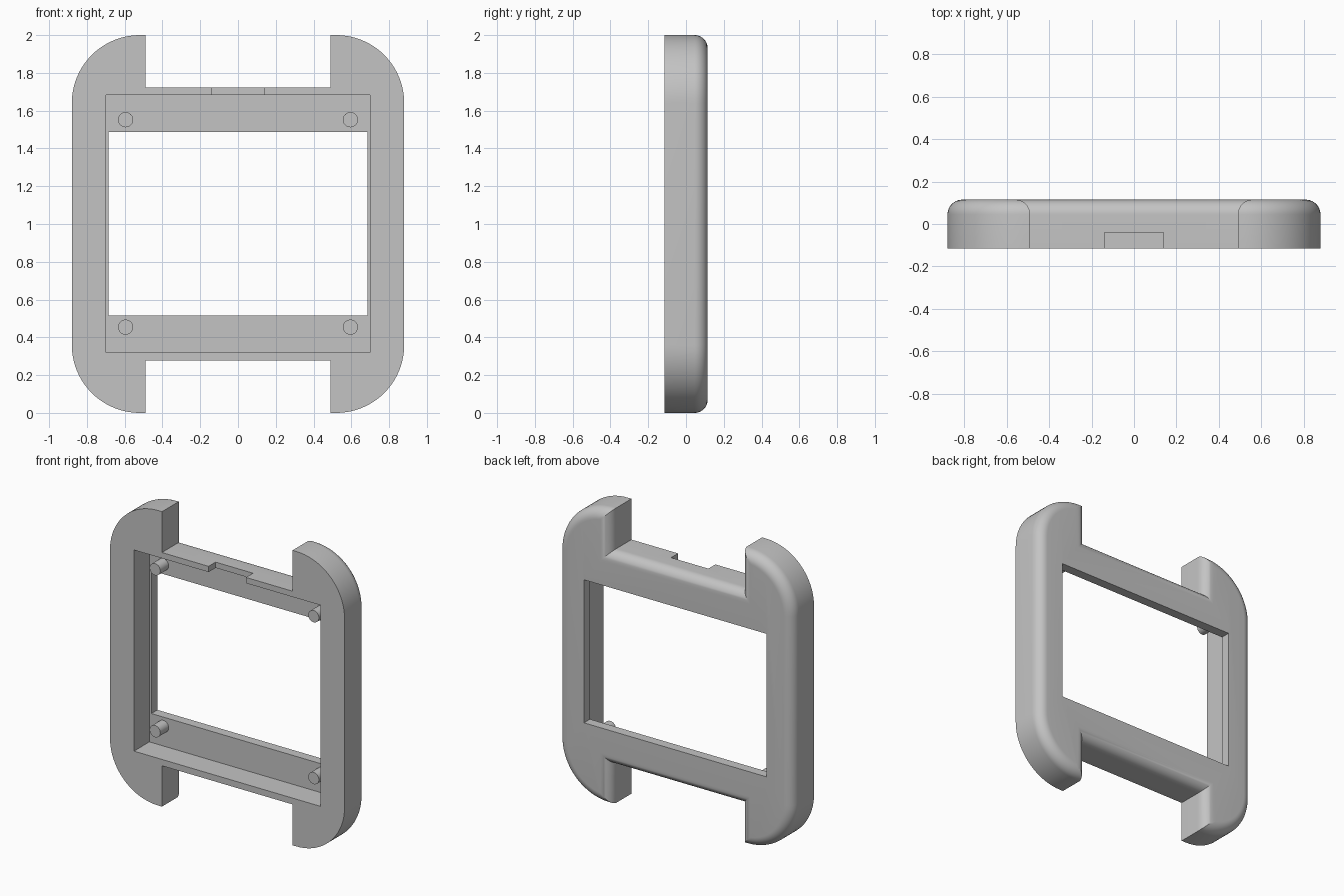
import bpy, bmesh, math

if "Cube" in bpy.data.objects:
    bpy.data.objects.remove(bpy.data.objects["Cube"], do_unlink=True)

# Main dimensions
HALF_W, HALF_H, HALF_D = 0.88, 1.0, 0.115
CORNER, FILLET = 0.36, 0.07
NOTCH_X, NOTCH_Z = 0.49, 0.723
FLOOR_Y, STEP_Y = 0.05, -0.04

grey = bpy.data.materials.new("plain grey")
grey.use_nodes = True
colour = (0.55, 0.55, 0.55, 1)
grey.diffuse_color = colour
grey.node_tree.nodes["Principled BSDF"].inputs["Base Color"].default_value = colour


def finish(name, bm):
    bmesh.ops.recalc_face_normals(bm, faces=bm.faces)
    mesh = bpy.data.meshes.new(name)
    bm.to_mesh(mesh)
    bm.free()
    mesh.materials.append(grey)
    obj = bpy.data.objects.new(name, mesh)
    bpy.context.collection.objects.link(obj)
    return obj


def activate(obj):
    bpy.ops.object.select_all(action='DESELECT')
    obj.select_set(True)
    bpy.context.view_layer.objects.active = obj


def outline(d, steps=20):
    """Frame outline shrunk inwards by d, with the four lug corners rounded."""
    r, cx, cz = CORNER - d, HALF_W - CORNER, HALF_H - CORNER
    nx = NOTCH_X + d
    start = math.acos(max(0, nx - cx) / r)
    quarter = [(nx, NOTCH_Z - d), (nx, cz + r * math.sin(start))]
    for i in range(steps + 1):
        a = start * (1 - i / steps)
        quarter.append((cx + r * math.cos(a), cz + r * math.sin(a)))
    right = quarter + [(x, -z) for x, z in reversed(quarter)]
    return right + [(-x, -z) for x, z in right]


# Frame body: outline swept front to back with a rounded back edge
bm = bmesh.new()
levels = [(0, -HALF_D)]
for i in range(11):
    a = math.pi / 2 * i / 10
    levels.append((FILLET * (1 - math.cos(a)),
                   HALF_D - FILLET + FILLET * math.sin(a)))
rings = [[bm.verts.new((x, y, z + HALF_H)) for x, z in outline(d)]
         for d, y in levels]
for lower, upper in zip(rings, rings[1:]):
    for i in range(len(lower)):
        j = (i + 1) % len(lower)
        bm.faces.new((lower[i], lower[j], upper[j], upper[i]))
bm.faces.new(rings[0])
bm.faces.new(rings[-1])
bmesh.ops.remove_doubles(bm, verts=bm.verts, dist=0.0001)
frame = finish("frame", bm)


def cut_box(name, x, y0, y1, z0, z1):
    """Remove a box from the frame."""
    box = bmesh.new()
    bmesh.ops.create_cube(box, size=1)
    bmesh.ops.scale(box, vec=(2 * x, y1 - y0, z1 - z0), verts=box.verts)
    bmesh.ops.translate(box, vec=(0, (y0 + y1) / 2, (z0 + z1) / 2), verts=box.verts)
    cutter = finish(name, box)
    cutter.hide_render = True
    mod = frame.modifiers.new(name, 'BOOLEAN')
    mod.operation, mod.solver, mod.object = 'DIFFERENCE', 'EXACT', cutter
    activate(frame)
    bpy.ops.object.modifier_apply(modifier=name)
    bpy.data.objects.remove(cutter, do_unlink=True)


# Front pocket, through window and the slot in the top wall
cut_box("pocket_cutter", 0.70, -0.3, FLOOR_Y, 0.32, 1.684)
cut_box("window_cutter", 0.685, -0.3, 0.3, 0.516, 1.486)
cut_box("slot_cutter", 0.14, -0.3, STEP_Y, 1.6, 1.8)
activate(frame)
bpy.ops.object.shade_smooth_by_angle(angle=math.radians(30))

# Locating pegs on the pocket floor
for side, x in (("left", 0.595), ("right", -0.595)):
    for level, z in (("upper", 1.552), ("lower", 0.454)):
        bm = bmesh.new()
        bmesh.ops.create_cone(bm, cap_ends=True, segments=32, radius1=0.04,
                              radius2=0.04, depth=FLOOR_Y + 0.01 - STEP_Y)
        for v in bm.verts:
            v.co = (v.co.x + x, v.co.z + (FLOOR_Y + 0.01 + STEP_Y) / 2, v.co.y + z)
        activate(finish(f"{level}_{side}_peg", bm))
        bpy.ops.object.shade_smooth_by_angle(angle=math.radians(30))
